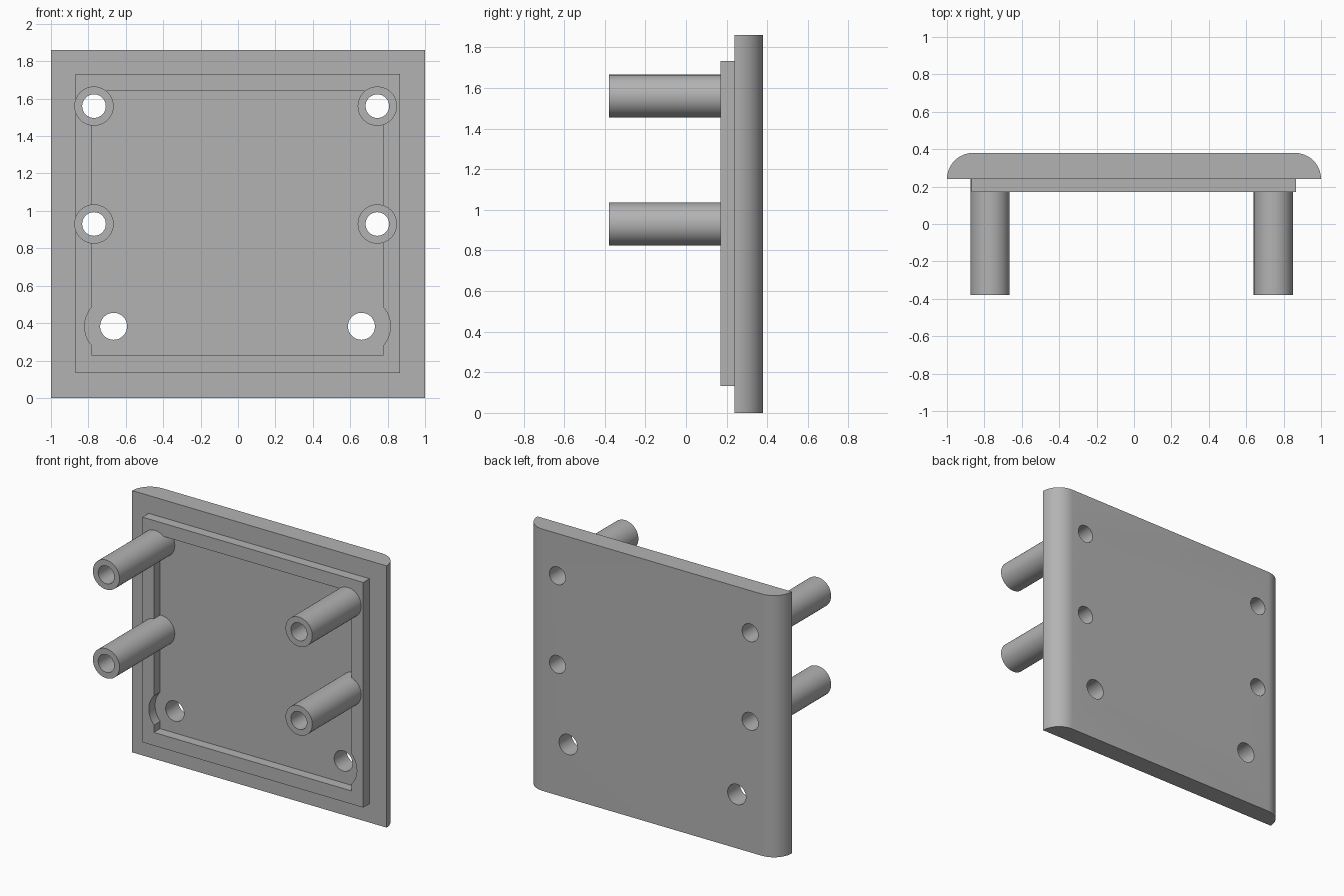
import bpy
import math
from mathutils import Vector

if "Cube" in bpy.data.objects:
    bpy.data.objects.remove(bpy.data.objects["Cube"])

grey = bpy.data.materials.new("plain grey")
grey.use_nodes = True
grey.diffuse_color = (0.45, 0.45, 0.45, 1)
grey.node_tree.nodes["Principled BSDF"].inputs["Base Color"].default_value = (0.45, 0.45, 0.45, 1)

PLATE_FRONT, PLATE_BACK, RIM_FRONT, POST_FRONT = 0.24, 0.38, 0.17, -0.38
HEIGHT = 1.86
POSTS = [(x, z) for x in (-0.77, 0.745) for z in (0.93, 1.56)]
LOW_HOLES = [(-0.665, 0.383), (0.66, 0.383)]
POST_R, BORE_R, LOW_R, NOTCH_R = 0.105, 0.063, 0.072, 0.155


def prism(name, outline, direction):
    """Extrude a closed 3D outline into a solid."""
    n = len(outline)
    verts = [Vector(p) for p in outline]
    verts += [v + Vector(direction) for v in verts]
    faces = [list(range(n))[::-1], list(range(n, 2 * n))]
    faces += [[i, (i + 1) % n, n + (i + 1) % n, n + i] for i in range(n)]
    mesh = bpy.data.meshes.new(name)
    mesh.from_pydata(verts, [], faces)
    mesh.materials.append(grey)
    obj = bpy.data.objects.new(name, mesh)
    bpy.context.collection.objects.link(obj)
    return obj


def box(name, x0, x1, y0, y1, z0, z1):
    return prism(name, [(x0, y0, z0), (x1, y0, z0), (x1, y0, z1), (x0, y0, z1)][::-1], (0, y1 - y0, 0))


def cylinder(name, x, z, radius, y0, y1, sides=64):
    ring = [2 * math.pi * i / sides for i in range(sides)]
    return prism(name, [(x + radius * math.cos(a), y0, z - radius * math.sin(a)) for a in ring],
                 (0, y1 - y0, 0))


def cut(obj, cutters):
    """Subtract each cutter, then remove it."""
    bpy.context.view_layer.objects.active = obj
    for cutter in cutters:
        cutter.hide_render = True
        mod = obj.modifiers.new("cut", "BOOLEAN")
        mod.operation, mod.solver, mod.object = "DIFFERENCE", "EXACT", cutter
        bpy.ops.object.modifier_apply(modifier=mod.name)
        bpy.data.objects.remove(cutter)


def smooth(obj):
    bpy.ops.object.select_all(action="DESELECT")
    obj.select_set(True)
    bpy.context.view_layer.objects.active = obj
    bpy.ops.object.shade_smooth_by_angle(angle=math.radians(30))


def drills(spots, radius):
    return [cylinder("drill", x, z, radius, -1, 1) for x, z in spots]


# Cover plate with rounded back edges on both sides
round_r = PLATE_BACK - PLATE_FRONT
arc = [math.pi / 2 * i / 16 for i in range(17)]
right_edge = [(1 - round_r + round_r * math.cos(a), PLATE_FRONT + round_r * math.sin(a), 0) for a in arc]
left_edge = [(-x, y, z) for x, y, z in reversed(right_edge)]
plate = prism("cover_plate", right_edge + left_edge, (0, 0, HEIGHT))
cut(plate, drills(POSTS, BORE_R) + drills(LOW_HOLES, LOW_R))
smooth(plate)

# Raised rim with round notches beside the lower holes
rim = box("raised_rim", -0.87, 0.865, RIM_FRONT, PLATE_FRONT, 0.133, 1.733)
cut(rim, [box("opening", -0.78, 0.775, 0, 0.5, 0.227, 1.64)]
    + drills(LOW_HOLES, NOTCH_R) + drills(POSTS, (POST_R + BORE_R) / 2))
smooth(rim)

# Hollow screw posts
for i, (x, z) in enumerate(POSTS):
    post = cylinder(f"screw_post_{i + 1}", x, z, POST_R, POST_FRONT, PLATE_FRONT)
    cut(post, drills([(x, z)], BORE_R))
    smooth(post)
